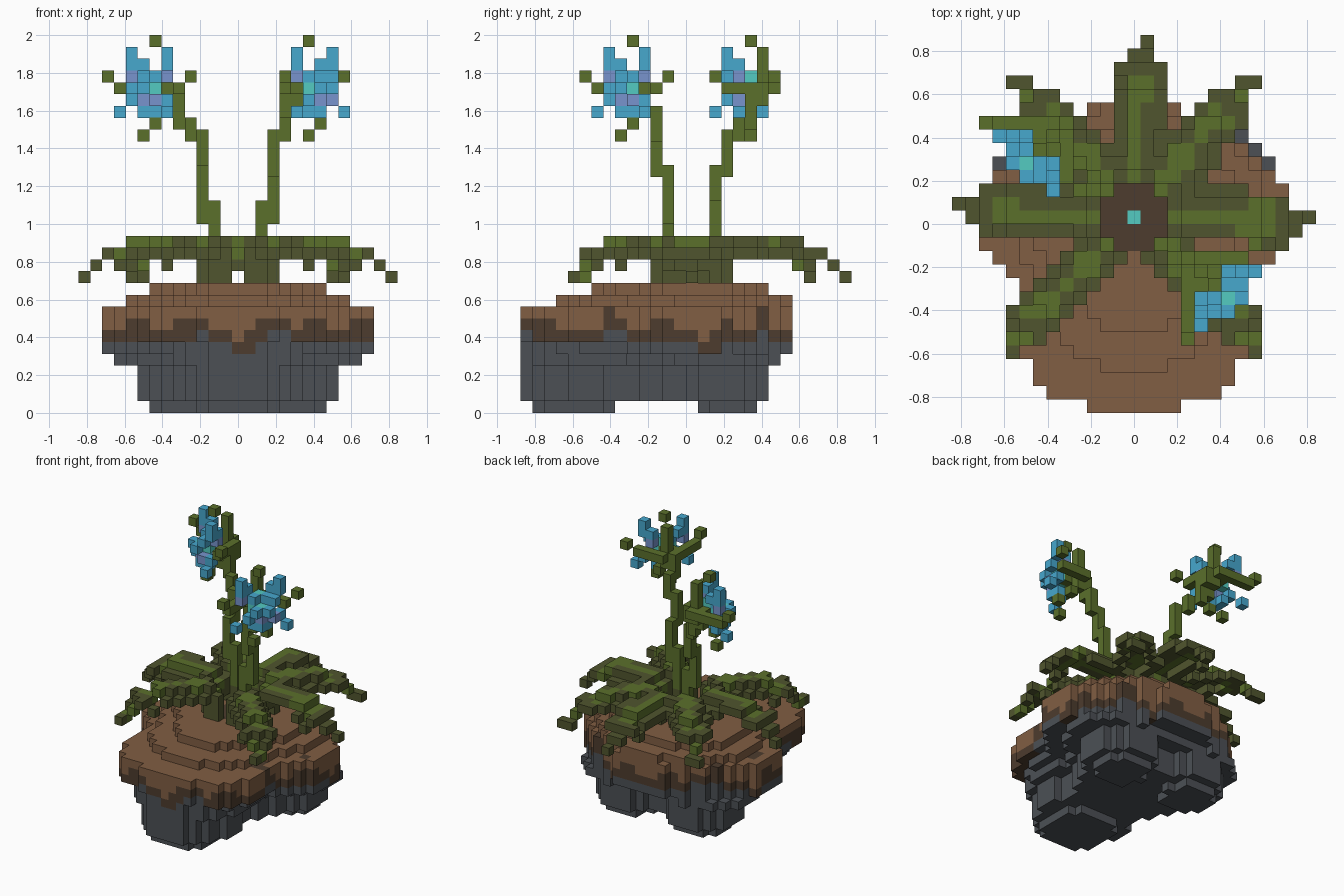
import bpy, bmesh, math
from mathutils import Vector

cube = bpy.data.objects.get("Cube")
if cube:
    bpy.data.objects.remove(cube, do_unlink=True)

V = 0.0625  # block size


def linear(c):
    c /= 255
    return c / 12.92 if c < 0.04 else ((c + 0.055) / 1.055) ** 2.4


def material(name, *rgb):
    m = bpy.data.materials.new(name)
    col = [linear(c) for c in rgb] + [1]
    m.diffuse_color = col
    m.use_nodes = True
    m.node_tree.nodes["Principled BSDF"].inputs["Base Color"].default_value = col
    return m


MATS = {
    "stone": material("stone grey", 76, 80, 85),
    "soil": material("soil brown", 129, 94, 67),
    "dark": material("damp soil", 77, 60, 46),
    "olive": material("dark olive leaf", 80, 85, 46),
    "green": material("leaf green", 91, 112, 43),
    "blue": material("petal blue", 71, 168, 206),
    "purple": material("petal violet", 120, 148, 205),
    "cyan": material("pollen cyan", 83, 203, 193),
}


def build(name, cells):
    """Turn a dict of block cells into one mesh of exposed faces only."""
    used = sorted(set(cells.values()))
    bm = bmesh.new()
    corners = {}

    def corner(p):
        if p not in corners:
            corners[p] = bm.verts.new(((p[0] - 0.5) * V, p[1] * V, p[2] * V))
        return corners[p]

    for cell, tone in cells.items():
        for axis in range(3):
            for side in (0, 1):
                near = list(cell)
                near[axis] += 2 * side - 1
                if tuple(near) in cells:
                    continue
                a, b = (axis + 1) % 3, (axis + 2) % 3
                ring = []
                for da, db in ((0, 0), (1, 0), (1, 1), (0, 1)):
                    p = list(cell)
                    p[axis] += side
                    p[a] += da
                    p[b] += db
                    ring.append(corner(tuple(p)))
                face = bm.faces.new(ring if side else ring[::-1])
                face.material_index = used.index(tone)
    mesh = bpy.data.meshes.new(name)
    bm.to_mesh(mesh)
    bm.free()
    for tone in used:
        mesh.materials.append(MATS[tone])
    obj = bpy.data.objects.new(name, mesh)
    bpy.context.collection.objects.link(obj)
    return obj


# Mound: each layer is a union of rounded lobes (x, y, half width, half depth, power)
def pair(x, y, r):
    return [(x, y, r, r, 2), (-x, y, r, r, 2)]


back = (0, 0.05, 0.735, 0.51, 1.75)
foot = [(0, -0.59, 0.23, 0.23, 2)] + pair(0.3, 0.22, 0.18)
low = [(0, -0.54, 0.33, 0.34, 2), (0, -0.05, 0.38, 0.36, 2)] + pair(0.3, 0.2, 0.24)
mid = [(0, -0.47, 0.4, 0.41, 2), (0, 0, 0.45, 0.45, 2)] + pair(0.34, 0.16, 0.31)
under = [(0, -0.43, 0.46, 0.45, 2), back]
rim = [(0, -0.35, 0.56, 0.52, 2.5), back]
upper = [(0, -0.26, 0.44, 0.42, 2), (0, 0.07, 0.6, 0.48, 1.9)]
crown = [(0, -0.19, 0.32, 0.31, 2), (0, 0.05, 0.49, 0.4, 2)]
LAYERS = [foot, low, low, low, mid, under, rim, rim, rim, upper, crown]


def mound_tone(i, j, k):
    if k == 10 and max(abs(i), abs(j)) <= 2:
        return "dark" if i or j else "cyan"
    a = math.atan2(j + 2.5, i)
    edge = 6 + round(0.4 * abs(math.cos(a)) + 0.5 * math.sin(9 * a) + 0.3 * math.sin(14 * a + 1))
    edge -= abs(i) == 11
    if k < edge:
        return "stone"
    return "dark" if k <= edge + (math.sin(13 * a + 2) > 0.45) else "soil"


mound = {}
for k, layer in enumerate(LAYERS):
    for i in range(-14, 15):
        for j in range(-15, 14):
            x, y = i * V, (j + 0.5) * V
            if any(abs((x - cx) / a) ** e + abs((y - cy) / b) ** e <= 1 for cx, cy, a, b, e in layer):
                mound[i, j, k] = mound_tone(i, j, k)
build("stone_and_soil_mound", mound)


# Leaves: arching strips with a pale midrib, drooping at the edges and tip
def leaf_shape(s):
    """Height layer and half width at distance s from the middle."""
    for limit, height, width in ((2.6, 12, 1.1), (3.5, 13, 1.5), (9.5, 14, 2), (11.5, 13, 1.9),
                                 (12.5, 12, 1.1), (13.7, 11, 0.7)):
        if s <= limit:
            return height, width
    return None


def leaf(name, tip, origin, diagonal=False):
    d = Vector(tip).normalized()
    cells = {}
    for i in range(-13, 14):
        for j in range(-14, 14):
            p = Vector((i, j)) - Vector(origin)
            s, w = p.dot(d), abs(p.x * d.y - p.y * d.x)
            shape = leaf_shape(s)
            if s < 2.45 or not shape or w > shape[1]:
                continue
            k = shape[0] - (1 if w > 1.3 and 4 < s < 10.5 else 0)
            off = abs(i * d.y - j * d.x)
            rib = s < 8.5 and off < 0.55
            blob = 8.5 < s < 10.6 and w < 1.1
            spot = diagonal and (11.7 < s < 12.8 and w < 0.8 or 4.8 < s < 6 and w < 1.1)
            cells[i, j, k] = "green" if rib or blob or spot else "olive"
            if s < 3.6:
                for base in range(11 if diagonal else 12, k):
                    cells[i, j, base] = "olive"
    build(name, cells)


leaf("leaf_left", (1, -0.06), (0, 0.5))
leaf("leaf_right", (-1, 0.03), (0, 0.5))
leaf("leaf_back", (0.03, 1), (0.5, 0))
for side, word in ((1, "left"), (-1, "right")):
    leaf("leaf_back_" + word, (side * 8.5, 10), (0, 0), True)
    leaf("leaf_front_" + word, (side * 8.8, -9), (0, 0), True)


# Flower: laid out once, then turned a quarter for the other stem
def line(cells, tone, start, end):
    a, b = Vector(start), Vector(end)
    n = max(1, int(max(abs(c) for c in b - a)))
    for t in range(n + 1):
        cells[tuple(round(c) for c in a.lerp(b, t / n))] = tone


def stem(name, steps):
    cells = {}
    for x, y, low_z, high_z in steps:
        line(cells, "green", (x, y, low_z), (x, y, high_z))
    build(name, cells)


bloom = {}
for a, b in (((5, -4, 26), (5, -4, 30)), ((6, -5, 31), (6, -5, 31)),      # upper sepal
             ((5, -3, 27), (8, -3, 27)), ((9, -2, 28), (9, -2, 28)),      # side sepals
             ((4, -4, 27), (4, -8, 27)), ((4, -9, 28), (4, -9, 28)),
             ((6, -4, 25), (7, -5, 24)), ((6, -6, 23), (6, -6, 23)),      # lower sepal
             ((5, -5, 27), (6, -5, 27))):
    line(bloom, "green", a, b)
for a, b in (((5, -7, 29), (5, -7, 30)), ((5, -6, 29), (6, -6, 28)),      # upper petals
             ((8, -4, 29), (8, -4, 30)), ((7, -4, 29), (7, -5, 28)),
             ((8, -5, 28), (8, -5, 28)),
             ((7, -7, 27), (7, -7, 27)), ((8, -6, 27), (8, -6, 27)),      # front petal
             ((6, -7, 26), (5, -8, 25)), ((8, -4, 26), (9, -4, 25)),      # lower petals
             ((6, -6, 25), (7, -6, 25)), ((7, -5, 25), (7, -5, 25))):
    line(bloom, "blue", a, b)
for cell in ((7, -6, 26), (8, -5, 26), (5, -7, 28), (7, -4, 28)):
    bloom[cell] = "purple"
for cell in ((7, -6, 27), (6, -6, 27), (7, -5, 27), (6, -5, 28)):
    bloom[cell] = "cyan"

build("flower_left", bloom)
build("flower_right", {(j - 2, 11 - i, k): tone for (i, j, k), tone in bloom.items()})

stem("stem_left", ((2, -2, 11, 17), (3, -2, 16, 20), (3, -3, 20, 23), (4, -3, 23, 25), (4, -4, 25, 27)))
stem("stem_right", ((-2, 2, 11, 17), (-3, 2, 16, 20), (-3, 3, 20, 23), (-4, 4, 23, 24),
                    (-5, 5, 24, 26), (-5, 6, 26, 27)))
